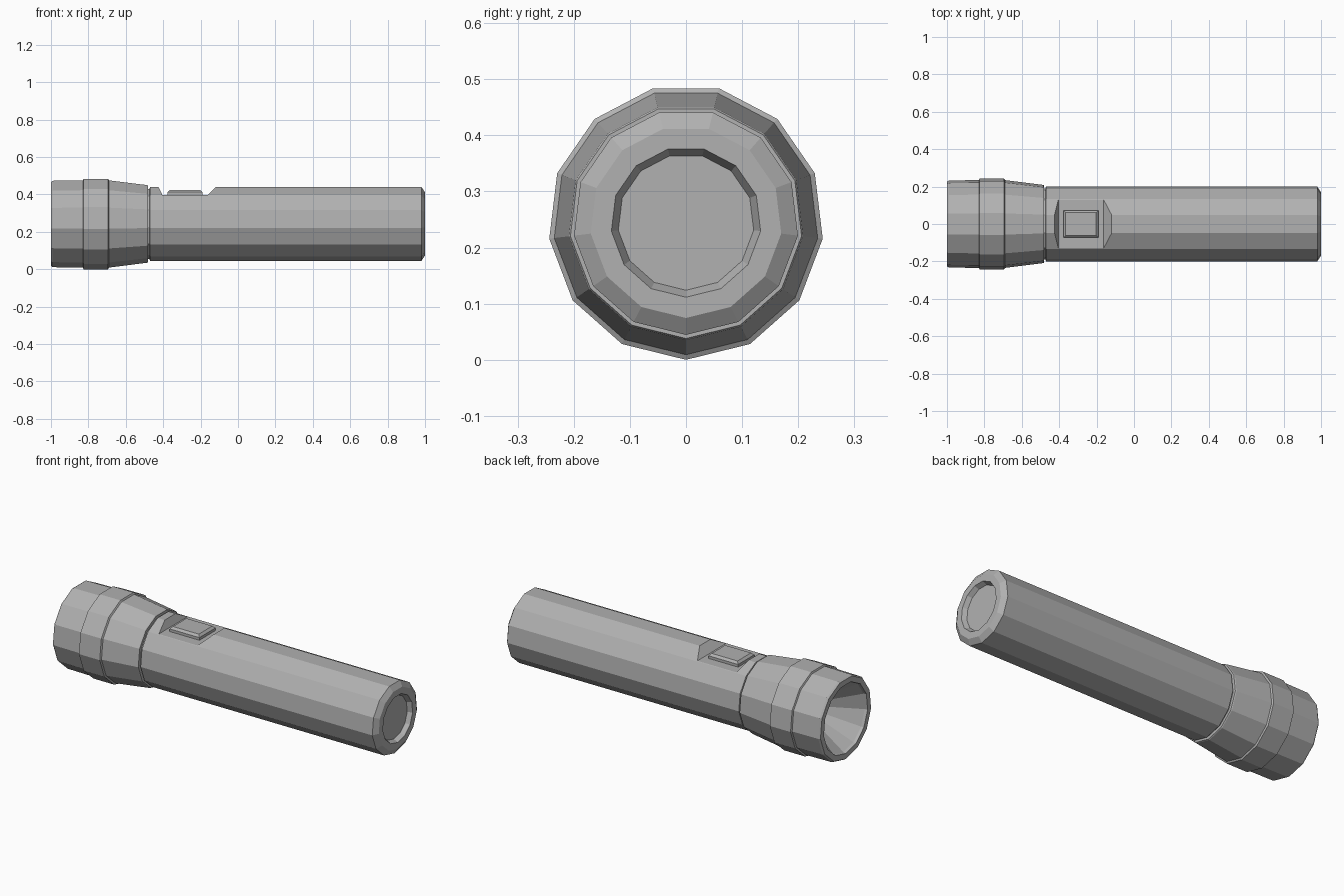
import bpy, bmesh, math

if "Cube" in bpy.data.objects:
    bpy.data.objects.remove(bpy.data.objects["Cube"])

SIDES = 13
AXIS_Z = 0.2455

grey = bpy.data.materials.new("dark_grey")
grey.diffuse_color = (0.44, 0.44, 0.44, 1)
grey.use_nodes = True
grey.node_tree.nodes["Principled BSDF"].inputs["Base Color"].default_value = grey.diffuse_color


def finish(bm, name):
    bmesh.ops.recalc_face_normals(bm, faces=bm.faces)
    mesh = bpy.data.meshes.new(name)
    bm.to_mesh(mesh)
    bm.free()
    mesh.materials.append(grey)
    obj = bpy.data.objects.new(name, mesh)
    bpy.context.collection.objects.link(obj)
    return obj


def lathe(name, profile):
    """Revolve (x, radius) points about the long axis, with a cap at each end."""
    bm = bmesh.new()
    rings = []
    for x, r in profile:
        ring = []
        for k in range(SIDES):
            a = -math.pi / 2 + 2 * math.pi * k / SIDES
            ring.append(bm.verts.new((x, r * math.cos(a), AXIS_Z + r * math.sin(a))))
        rings.append(ring)
    for a, b in zip(rings, rings[1:]):
        for k in range(SIDES):
            j = (k + 1) % SIDES
            bm.faces.new((a[k], a[j], b[j], b[k]))
    bm.faces.new(rings[0])
    bm.faces.new(rings[-1])
    return finish(bm, name)


def prism(name, outline, half_y):
    """Extrude an (x, z) outline symmetrically in y."""
    bm = bmesh.new()
    face = bm.faces.new([bm.verts.new((x, -half_y, z)) for x, z in outline])
    new = bmesh.ops.extrude_face_region(bm, geom=[face])["geom"]
    for v in new:
        if isinstance(v, bmesh.types.BMVert):
            v.co.y = half_y
    return finish(bm, name)


# Lamp head: reflector cone, rim, grip ring and tapered neck
lathe("lamp_head", [
    (-0.78, 0.05), (-0.985, 0.193), (-1.0, 0.197), (-1.0, 0.228), (-0.99, 0.2345),
    (-0.835, 0.2365), (-0.829, 0.2365), (-0.825, 0.2455), (-0.695, 0.2455),
    (-0.69, 0.2365), (-0.485, 0.2105), (-0.48, 0.2075), (-0.48, 0.10),
])

# Barrel with a narrow joint groove, chamfered tail and recessed tail cap
body = lathe("barrel", [
    (-0.50, 0.19), (-0.474, 0.19), (-0.47, 0.201), (0.98, 0.201), (1.0, 0.171),
    (1.0, 0.134), (0.975, 0.1215),
])

# Flat switch recess cut into the top of the barrel
cutter = prism("recess_cutter", [
    (-0.405, 0.398), (-0.162, 0.398), (-0.08, 0.48), (-0.443, 0.48)], 0.3)
cutter.hide_render = True
mod = body.modifiers.new("switch_recess", "BOOLEAN")
mod.operation = "DIFFERENCE"
mod.solver = "EXACT"
mod.object = cutter
bpy.context.view_layer.objects.active = body
bpy.ops.object.modifier_apply(modifier=mod.name)
bpy.data.objects.remove(cutter)

# Switch button with a bevelled top
bm = bmesh.new()
bmesh.ops.create_cube(bm, size=1)
for v in bm.verts:
    v.co = (-0.284 + v.co.x * 0.186, v.co.y * 0.145, 0.405 + v.co.z * 0.04)
top = [e for e in bm.edges if all(v.co.z > 0.41 for v in e.verts)]
bmesh.ops.bevel(bm, geom=top, offset=0.012, segments=1, affect="EDGES")
finish(bm, "switch_button")
